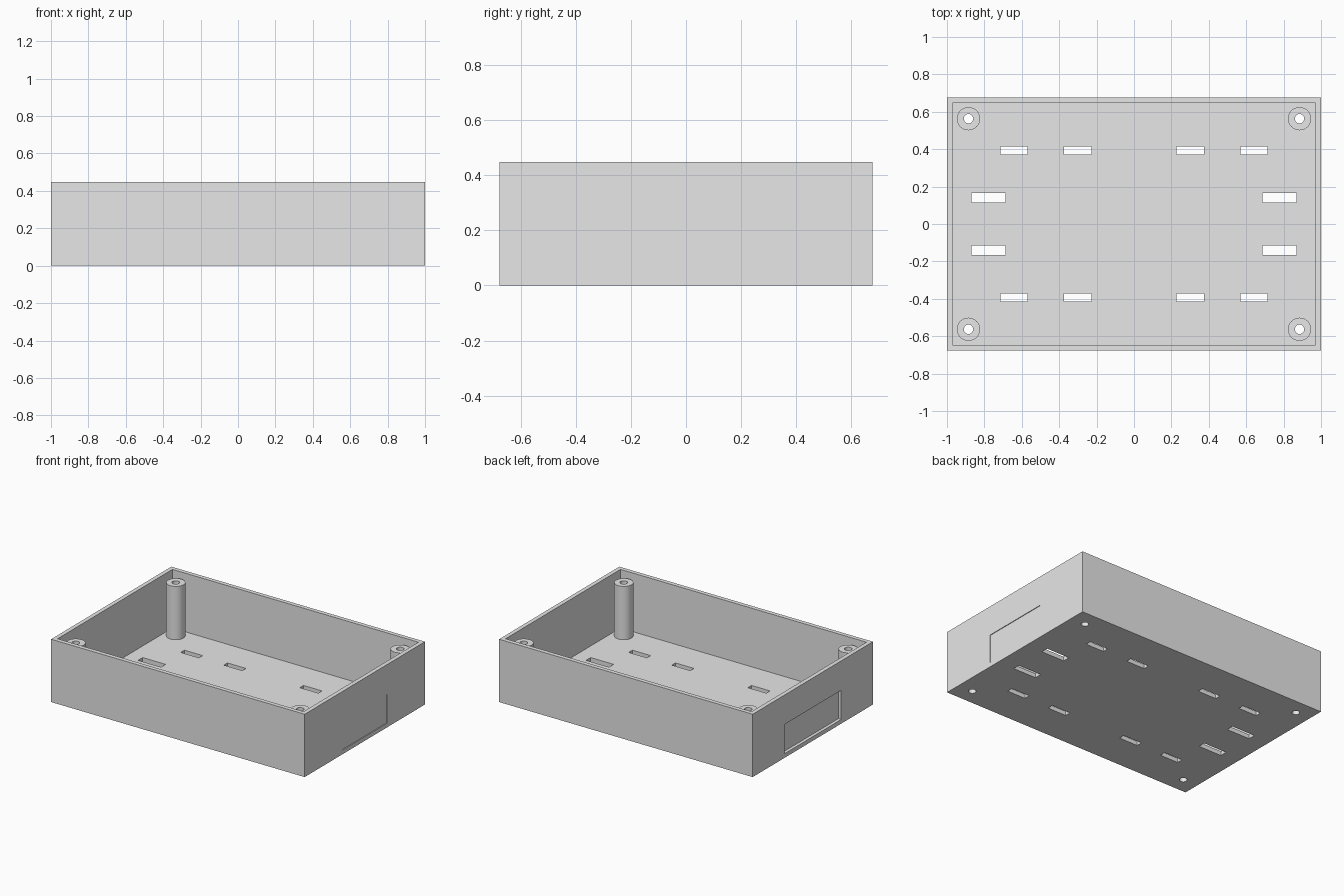
import bpy
import bmesh
import math
from mathutils import Matrix, Vector

cube = bpy.data.objects.get("Cube")
if cube:
    bpy.data.objects.remove(cube, do_unlink=True)

HALF_X, HALF_Y, HEIGHT = 1.0, 0.677, 0.448
WALL = FLOOR = 0.03
POST_X, POST_Y, POST_TOP = 0.885, 0.563, 0.41
POST_R, HOLE_R = 0.062, 0.025
CORNERS = [(sx, sy) for sx in (-1, 1) for sy in (-1, 1)]

grey = bpy.data.materials.new("light grey plastic")
grey.use_nodes = True
grey.diffuse_color = (0.8, 0.8, 0.8, 1)
grey.node_tree.nodes["Principled BSDF"].inputs["Base Color"].default_value = (0.8, 0.8, 0.8, 1)


def add_box(bm, low, high):
    low, high = Vector(low), Vector(high)
    matrix = Matrix.Translation((low + high) / 2) @ Matrix.Diagonal((*(high - low), 1))
    bmesh.ops.create_cube(bm, size=1, matrix=matrix)


def make_object(name, bm):
    bmesh.ops.recalc_face_normals(bm, faces=bm.faces)
    mesh = bpy.data.meshes.new(name)
    bm.to_mesh(mesh)
    bm.free()
    mesh.materials.append(grey)
    obj = bpy.data.objects.new(name, mesh)
    bpy.context.collection.objects.link(obj)
    return obj


def smooth(obj):
    bpy.ops.object.select_all(action='DESELECT')
    obj.select_set(True)
    bpy.context.view_layer.objects.active = obj
    bpy.ops.object.shade_smooth_by_angle(angle=math.radians(30))


# Enclosure block
bm = bmesh.new()
add_box(bm, (-HALF_X, -HALF_Y, 0), (HALF_X, HALF_Y, HEIGHT))
enclosure = make_object("enclosure", bm)

# Cutter: open cavity and the shallow recesses in both end walls
bm = bmesh.new()
add_box(bm, (WALL - HALF_X, WALL - HALF_Y, FLOOR), (HALF_X - WALL, HALF_Y - WALL, 1))
add_box(bm, (HALF_X - 0.005, -0.25, 0.03), (HALF_X + 0.1, 0.25, 0.236))
add_box(bm, (-HALF_X - 0.1, -0.32, 0.03), (0.022 - HALF_X, 0.32, 0.238))

# Cutter: floor slots and screw holes, mirrored to four quadrants
for sx, sy in CORNERS:
    for x, y, half_x, half_y in ((0.641, 0.393, 0.072, 0.021),
                                 (0.3, 0.393, 0.073, 0.021),
                                 (0.778, 0.141, 0.091, 0.026)):
        add_box(bm, (sx * x - half_x, sy * y - half_y, -0.1),
                (sx * x + half_x, sy * y + half_y, FLOOR))
    bmesh.ops.create_cone(bm, cap_ends=True, segments=32, radius1=HOLE_R, radius2=HOLE_R,
                          depth=0.2, matrix=Matrix.Translation((sx * POST_X, sy * POST_Y, FLOOR - 0.1)))
cutter = make_object("cutter", bm)
cutter.hide_render = True

# Cut the enclosure and discard the cutter
cut = enclosure.modifiers.new("openings", 'BOOLEAN')
cut.operation = 'DIFFERENCE'
cut.solver = 'EXACT'
cut.use_self = True
cut.object = cutter
bpy.context.view_layer.objects.active = enclosure
bpy.ops.object.modifier_apply(modifier=cut.name)
bpy.data.objects.remove(cutter, do_unlink=True)
smooth(enclosure)

# Hollow screw posts
for sx, sy in CORNERS:
    bm = bmesh.new()
    profile = [bm.verts.new((r, 0, z)) for r, z in
               ((POST_R, FLOOR), (POST_R, POST_TOP), (HOLE_R, POST_TOP), (HOLE_R, FLOOR))]
    edges = [bm.edges.new(pair) for pair in zip(profile, profile[1:])]
    bmesh.ops.spin(bm, geom=profile + edges, cent=(0, 0, 0), axis=(0, 0, 1),
                   angle=math.tau, steps=32, use_merge=True)
    bmesh.ops.remove_doubles(bm, verts=bm.verts, dist=0.0001)
    side = ("front" if sy < 0 else "back") + ("_left" if sx > 0 else "_right")
    post = make_object(side + "_screw_post", bm)
    post.location = (sx * POST_X, sy * POST_Y, 0)
    smooth(post)
    # Make sure the outer wall faces outwards
    outer = max(post.data.polygons, key=lambda p: p.center.xy.length)
    if outer.normal.xy.dot(outer.center.xy) < 0:
        post.data.flip_normals()
